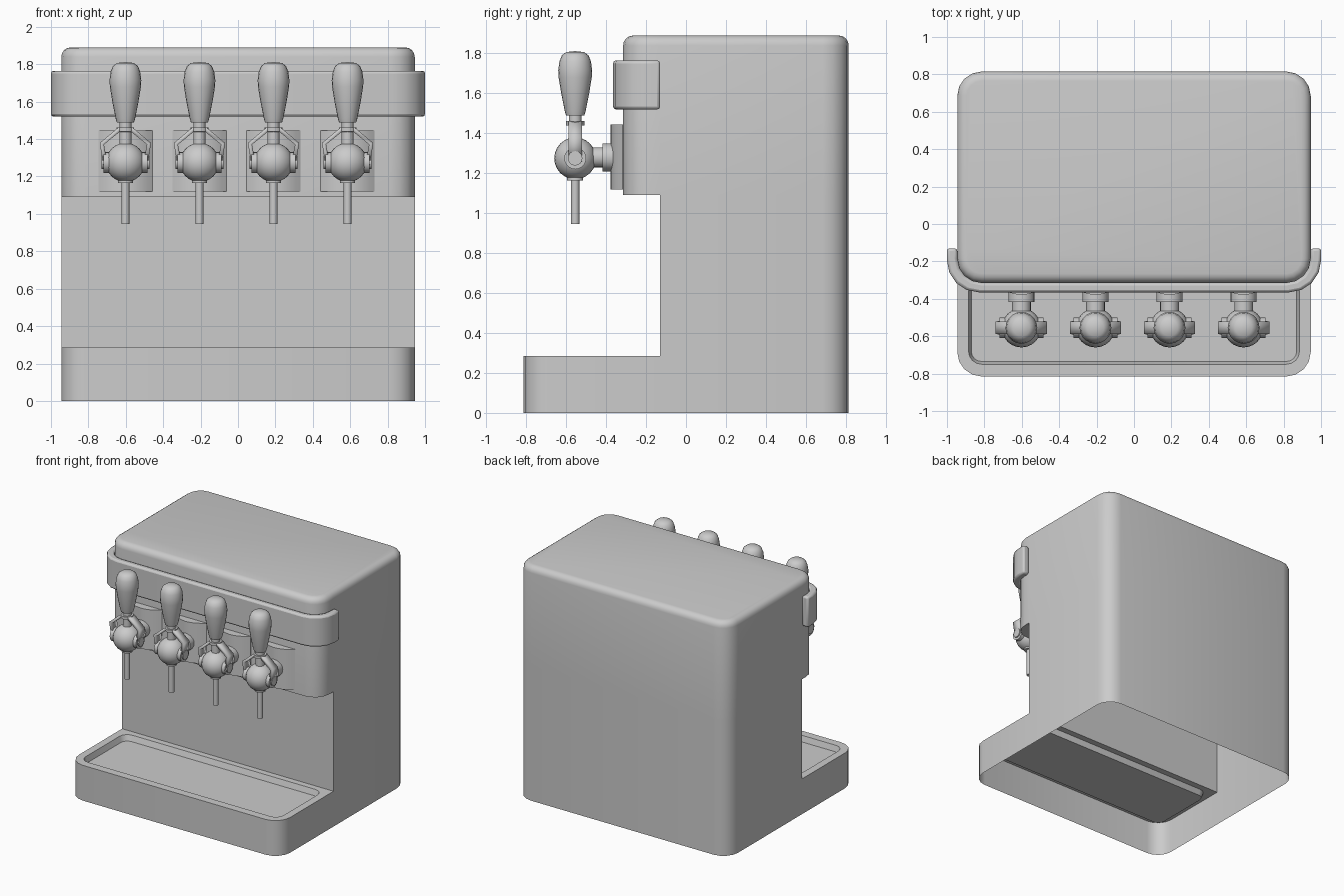
import bpy, bmesh
from math import sin, cos, pi, radians
from mathutils import Matrix, Vector

cube = bpy.data.objects.get("Cube")
if cube:
    bpy.data.objects.remove(cube, do_unlink=True)

grey = bpy.data.materials.new("light_grey")
grey.use_nodes = True
COLOUR = (0.6, 0.6, 0.6, 1)
grey.diffuse_color = COLOUR
grey.node_tree.nodes["Principled BSDF"].inputs["Base Color"].default_value = COLOUR

W, BACK, STEP = 0.945, 0.815, -0.13   # half width, back, recessed front wall
BASE_Z, HEAD_Z, TOP_Z = 0.285, 1.09, 1.89
TAP_Y, TAP_Z = -0.555, 1.275


def finish(name, bm, bevel=0):
    bmesh.ops.remove_doubles(bm, verts=bm.verts, dist=0.0005)
    bmesh.ops.recalc_face_normals(bm, faces=bm.faces)
    mesh = bpy.data.meshes.new(name)
    bm.to_mesh(mesh)
    bm.free()
    mesh.materials.append(grey)
    ob = bpy.data.objects.new(name, mesh)
    bpy.context.collection.objects.link(ob)
    if bevel:
        mod = ob.modifiers.new("Bevel", "BEVEL")
        mod.width, mod.segments = bevel, 2
        mod.limit_method, mod.angle_limit = "ANGLE", radians(40)
    bpy.ops.object.select_all(action="DESELECT")
    ob.select_set(True)
    bpy.context.view_layer.objects.active = ob
    bpy.ops.object.shade_smooth_by_angle(angle=radians(36))
    return ob


def arc(cx, cy, r, start, n=4):
    angles = [radians(start + 90 * i / n) for i in range(n + 1)]
    return [(cx + r * cos(a), cy + r * sin(a)) for a in angles]


def back_line(w=W, y=BACK, r=0.13):
    return ([(w, STEP)] + arc(w - r, y - r, r, 0)
            + arc(r - w, y - r, r, 90) + [(-w, STEP)])


def front_line(y, w=W, r=0.13):
    return arc(r - w, y + r, r, 180) + arc(w - r, y + r, r, 270)


def ring(bm, pts, z):
    return [bm.verts.new((x, y, z)) for x, y in pts]


def bridge(bm, a, b, closed=True):
    n = len(a)
    for i in range(n if closed else n - 1):
        j = (i + 1) % n
        bm.faces.new((a[i], a[j], b[j], b[i]))


def wall(bm, pts, z0, z1, closed=True):
    bridge(bm, ring(bm, pts, z0), ring(bm, pts, z1), closed)


def lathe(name, profile, origin, axis="Z", n=20):
    """Revolve (radius, height) pairs about an axis through origin."""
    bm = bmesh.new()
    rings = [ring(bm, [(r * cos(2 * pi * i / n), r * sin(2 * pi * i / n))
                       for i in range(n)], h) for r, h in profile]
    for a, b in zip(rings, rings[1:]):
        bridge(bm, a, b)
    turn = {"Z": Matrix(), "Y": Matrix.Rotation(-pi / 2, 4, "X"),
            "X": Matrix.Rotation(pi / 2, 4, "Y")}[axis]
    bm.transform(Matrix.Translation(Vector(origin)) @ turn)
    return finish(name, bm)


def rod(name, r, h0, h1, origin, axis="Z"):
    return lathe(name, [(0, h0), (r, h0), (r, h1), (0, h1)], origin, axis)


# Cabinet: an open-bottomed shell with base, recessed wall and overhanging head
bm = bmesh.new()
base_front, head_front = front_line(-BACK), front_line(-0.315)
wall(bm, back_line() + base_front, 0, BASE_Z)
wall(bm, back_line(), BASE_Z, HEAD_Z, closed=False)
bridge(bm, ring(bm, [(-W, STEP), (W, STEP)], BASE_Z),
       ring(bm, [(-W, STEP), (W, STEP)], HEAD_Z), closed=False)
bm.faces.new(ring(bm, [(-W, STEP)] + head_front + [(W, STEP)], HEAD_Z))

# Head walls and softly rounded top
R = 0.05
last = ring(bm, back_line() + head_front, HEAD_Z)
for i in range(5):
    a = pi / 2 * i / 4
    t = R * (1 - cos(a))
    pts = (back_line(W - t, BACK - t, 0.13 - t)
           + front_line(t - 0.315, W - t, 0.13 - t))
    nxt = ring(bm, pts, TOP_Z - R + R * sin(a))
    bridge(bm, last, nxt)
    last = nxt
bm.faces.new(last)


# Base top with a sunken drip tray
def tray_line(t):
    r = 0.07 - t
    w, y0, y1 = 0.885 - t, -0.75 + t, -0.18 - t
    return (arc(w - r, y1 - r, r, 0) + arc(r - w, y1 - r, r, 90)
            + front_line(y0, w, r))


rim = ring(bm, [(-W, STEP)] + base_front + [(W, STEP)], BASE_Z)
hole = ring(bm, tray_line(0), BASE_Z)
edges = [bm.edges.new((l[i - 1], l[i])) for l in (rim, hole) for i in range(len(l))]
bmesh.ops.triangle_fill(bm, edges=edges, use_beauty=True, normal=(0, 0, 1))
floor = ring(bm, tray_line(0.015), BASE_Z - 0.045)
bridge(bm, hole, floor)
bm.faces.new(floor)
finish("cabinet", bm)

# Wrap-around band on the head
bm = bmesh.new()
outer = [(-1, STEP)] + front_line(-0.365, 1, 0.17) + [(1, STEP)]
inner = [(-W, STEP)] + head_front + [(W, STEP)]
loops = [ring(bm, p, z) for p, z in
         ((outer, 1.52), (outer, 1.765), (inner, 1.765), (inner, 1.52))]
for i in range(4):
    bridge(bm, loops[i], loops[(i + 1) % 4], closed=False)
bm.faces.new([l[0] for l in loops])
bm.faces.new([l[-1] for l in loops])
finish("head_band", bm, bevel=0.014)

HANDLE = [(0, 1.49), (0.046, 1.49), (0.052, 1.51), (0.07, 1.6), (0.083, 1.68),
          (0.085, 1.715), (0.079, 1.76), (0.067, 1.79), (0.045, 1.807), (0, 1.812)]
BALL = [(0.105 * sin(pi * i / 12), -0.105 * cos(pi * i / 12)) for i in range(13)]
HALF_YOKE = [(0.106, 1.26), (0.126, 1.375), (0.035, 1.45)]
YOKE = HALF_YOKE + [(-x, z) for x, z in reversed(HALF_YOKE)]


def make_tap(x):
    # Arched mounting plate
    bm = bmesh.new()
    arch = [(x + 0.145 * u / 5, -0.315 - 0.06 * (1 - (u / 5) ** 2) - 0.003)
            for u in range(-5, 6)]
    arch = [(x - 0.145, -0.31)] + arch + [(x + 0.145, -0.31)]
    wall(bm, arch, 1.12, 1.445)
    for z in (1.12, 1.445):
        bm.faces.new(ring(bm, arch, z))
    finish("tap_plate", bm)

    # Shank, ball body, side hubs and spout
    shank = (x, 0, TAP_Z + 0.005)
    rod("shank_flange", 0.07, -0.417, -0.365, shank, "Y")
    rod("shank", 0.05, -0.47, -0.41, shank, "Y")
    centre = (x, TAP_Y, TAP_Z)
    lathe("tap_ball", BALL, centre, n=24)
    rod("side_hub", 0.055, -0.118, 0.118, centre, "X")
    rod("spout_collar", 0.04, 1.165, 1.2, (x, TAP_Y, 0))
    rod("spout", 0.021, 0.945, 1.2, (x, TAP_Y, 0))

    # Yoke strap from the hubs up to the handle
    bm = bmesh.new()
    sides = [[bm.verts.new((x + px, TAP_Y + y, z)) for px, z in YOKE]
             for y in (-0.034, 0.034)]
    bridge(bm, sides[0], sides[1], closed=False)
    yoke = finish("yoke", bm)
    solid = yoke.modifiers.new("Thickness", "SOLIDIFY")
    solid.thickness, solid.offset = 0.024, 0
    rod("yoke_pivot", 0.036, -0.128, 0.128, centre, "X")

    # Neck, nut and handle
    rod("handle_neck", 0.032, 1.35, 1.495, (x, TAP_Y, 0))
    rod("handle_nut", 0.047, 1.44, 1.462, (x, TAP_Y, 0))
    lathe("handle", HANDLE, (x, TAP_Y, 0))


for i in range(4):
    make_tap(-0.602 + 0.396 * i)
